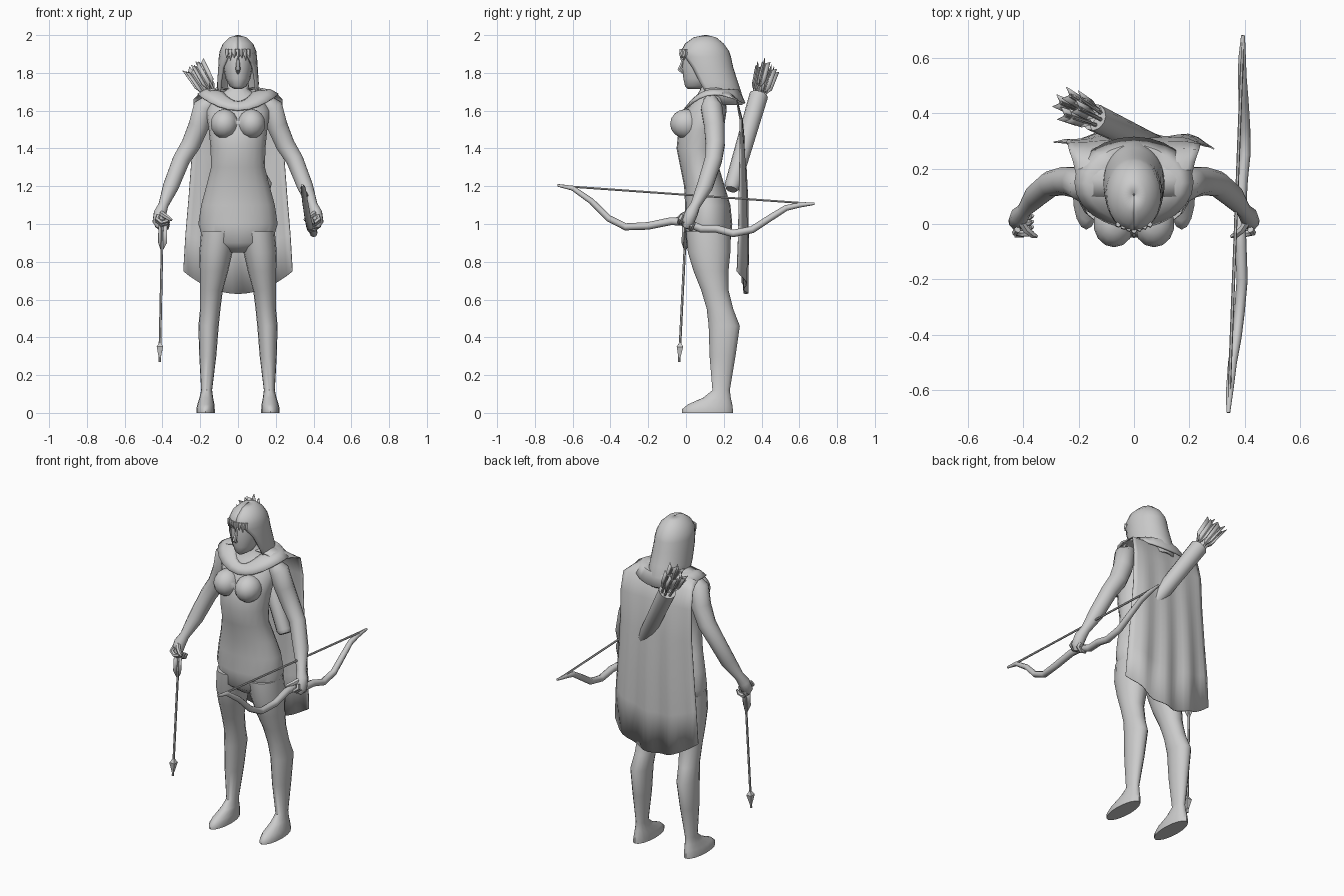
import bpy, math
from mathutils import Vector, Quaternion

if "Cube" in bpy.data.objects:
    bpy.data.objects.remove(bpy.data.objects["Cube"])

grey = bpy.data.materials.new("plain grey")
grey.use_nodes = True
grey.diffuse_color = (0.6, 0.6, 0.6, 1)
grey.node_tree.nodes["Principled BSDF"].inputs["Base Color"].default_value = grey.diffuse_color


def make(name, verts, faces, angle=50, mirror=False, thick=0):
    mesh = bpy.data.meshes.new(name)
    mesh.from_pydata(verts, [], faces)
    mesh.materials.append(grey)
    ob = bpy.data.objects.new(name, mesh)
    bpy.context.collection.objects.link(ob)
    bpy.ops.object.select_all(action='DESELECT')
    ob.select_set(True)
    bpy.context.view_layer.objects.active = ob
    bpy.ops.object.mode_set(mode='EDIT')
    bpy.ops.mesh.select_all(action='SELECT')
    bpy.ops.mesh.normals_make_consistent(inside=False)
    bpy.ops.object.mode_set(mode='OBJECT')
    bpy.ops.object.shade_smooth_by_angle(angle=math.radians(angle))
    if thick:
        ob.modifiers.new("Thickness", 'SOLIDIFY').thickness = thick
    if mirror:
        ob.modifiers.new("Mirror", 'MIRROR')
    return ob


def skin(name, rows, closed=True, caps=True, **kw):
    """Join rows of points with quads."""
    n = len(rows[0])
    verts = [p for row in rows for p in row]
    faces = [(r * n + i, r * n + (i + 1) % n, (r + 1) * n + (i + 1) % n, (r + 1) * n + i)
             for r in range(len(rows) - 1) for i in range(n if closed else n - 1)]
    if caps and closed:
        faces += [tuple(range(n)), tuple(range(len(verts) - n, len(verts)))]
    return make(name, verts, faces, **kw)


def loft(name, rings, sides=16, **kw):
    """Level oval rings given as height, centre x, front y, back y, half width."""
    rows = []
    for z, x, front, back, rx in rings:
        turn = [math.tau * i / sides for i in range(sides)]
        rows.append([(x + rx * math.sin(a), (front + back) / 2 - (back - front) / 2 * math.cos(a), z)
                     for a in turn])
    return skin(name, rows, **kw)


def tube(name, points, radii, sides=8, **kw):
    """Round tube with a carried frame along a path."""
    pts = [Vector(p) for p in points]
    rows, last, quat = [], Vector((0, 0, 1)), Quaternion()
    for i, p in enumerate(pts):
        d = (pts[min(i + 1, len(pts) - 1)] - pts[max(i - 1, 0)]).normalized()
        quat = last.rotation_difference(d) @ quat
        last = d
        rows.append([p + quat @ Vector((math.cos(a), math.sin(a), 0)) * radii[i]
                     for a in [math.tau * k / sides for k in range(sides)]])
    return skin(name, rows, **kw)


def ball(name, centre, size, **kw):
    rings = [(centre[2] + size[2] * math.sin(t), centre[0], centre[1] - size[1] * math.cos(t),
              centre[1] + size[1] * math.cos(t), size[0] * math.cos(t))
             for t in [math.radians(-88 + 22 * k) for k in range(9)]]
    return loft(name, rings, 14, **kw)


def arrow(name, tail, tip, head=True):
    """Shaft, three-vane fletching and a flat crossed point."""
    tail, tip = Vector(tail), Vector(tip)
    d = (tip - tail).normalized()
    tube(name + "_shaft", [tail, tip], [0.007, 0.007], 6)
    side = d.orthogonal().normalized()
    for k in range(3):
        s = Quaternion(d, k * math.tau / 3) @ side * 0.027
        outline = [tail, tail + s - d * 0.02, tail + s + d * 0.1, tail + d * 0.15]
        make(name + "_vane", outline, [(0, 1, 2, 3)], thick=0.003)
    if head:
        tube(name + "_point", [tip - d * 0.1, tip - d * 0.08, tip], [0.008, 0.024, 0.001], 4, angle=20)


# Body and legs
loft("torso", [
    (.85, 0, .06, .19, .06), (.9, 0, .0, .235, .18), (1, 0, -.005, .245, .21), (1.1, 0, -.005, .235, .195),
    (1.2, 0, -.01, .205, .168), (1.3, 0, -.03, .175, .143), (1.4, 0, -.05, .175, .145),
    (1.5, 0, -.04, .2, .155), (1.6, 0, .0, .215, .17), (1.67, 0, .05, .21, .13),
    (1.71, 0, .075, .19, .06), (1.79, 0, .08, .18, .05)], 20)
loft("leg", [
    (.96, .1, .0, .235, .095), (.85, .117, .01, .235, .088), (.75, .127, .04, .225, .075),
    (.65, .14, .08, .225, .06), (.55, .147, .11, .25, .054), (.46, .156, .12, .285, .054),
    (.3, .16, .125, .262, .045), (.12, .166, .14, .232, .029), (.08, .168, .09, .237, .036),
    (.045, .17, .01, .245, .045), (.02, .172, -.02, .248, .049), (0, .172, -.02, .248, .049)], mirror=True)
ball("breast", (.072, .0, 1.53), (.074, .084, .078), mirror=True)

# Arms and hands
tube("arm", [(.14, .13, 1.66), (.18, .135, 1.62), (.208, .15, 1.52), (.25, .155, 1.42), (.3, .145, 1.34),
             (.355, .1, 1.2), (.395, .05, 1.1), (.412, .03, 1.06), (.42, .01, 1.01), (.415, .0, .98)],
     [.035, .058, .056, .052, .047, .043, .027, .034, .033, .015], 12, mirror=True)
for k in range(4):
    y = .03 - k * .02
    z = .99 + k * .012
    tube("finger", [(.42, y + .01, z + .02), (.428, y, z), (.405, y - .005, z - .018),
                    (.375, y - .005, z - .01), (.365, y, z + .012)],
         [.012, .013, .012, .011, .006], 6, mirror=True)
tube("thumb", [(.41, .01, 1.06), (.39, -.02, 1.045), (.365, -.04, 1.03), (.35, -.045, 1.02)],
     [.014, .014, .012, .006], 6, mirror=True)

# Head and face
loft("head", [
    (1.715, 0, .01, .09, .02), (1.73, 0, -.005, .13, .045), (1.77, 0, -.014, .17, .066),
    (1.83, 0, -.02, .2, .078), (1.87, 0, -.018, .2, .08), (1.91, 0, -.015, .2, .08), (1.95, 0, .02, .18, .06)])
tube("nose", [(0, -.01, 1.885), (0, -.024, 1.84), (0, -.034, 1.818), (0, -.015, 1.8)],
     [.006, .011, .013, .008], 6)

# Long hair, open around the face
hair = []
for z, front, back, rx, gap in [
        (2, .1, .11, .005, 0), (1.988, .04, .16, .045, 0), (1.955, -.005, .2, .08, 0),
        (1.915, -.027, .228, .097, 0), (1.885, -.027, .238, .102, 32), (1.83, -.02, .25, .105, 52),
        (1.75, .0, .275, .11, 62), (1.69, .02, .295, .11, 68), (1.63, .06, .3, .09, 85)]:
    angles = [math.radians(gap + (360 - 2 * gap) * i / 24) for i in range(25)]
    hair.append([(rx * math.sin(a), (front + back) / 2 - (back - front) / 2 * math.cos(a), z) for a in angles])
skin("hair", hair, closed=False, thick=0.012)
for i in range(7):
    x = (i - 3) * .019
    y = -.024 + abs(x) * .4
    tube("fringe_lock", [(x, y, 1.925), (x, y - .002, 1.9), (x * 1.1, y - .002, 1.878 - i % 2 * .012)],
         [.01, .011, .001], 5)

# Draped collar
collar = []
for rx, ry, yc, front, side, back in [
        (.07, .09, .13, 1.65, 1.7, 1.71), (.11, .11, .13, 1.648, 1.71, 1.72),
        (.17, .14, .145, 1.63, 1.715, 1.71), (.215, .165, .15, 1.605, 1.69, 1.64)]:
    row = []
    for i in range(24):
        a = math.tau * i / 24
        c = math.cos(a)
        z = side + ((front if c > 0 else back) - side) * c * c
        row.append((rx * math.sin(a), yc - ry * c, z))
    collar.append(row)
skin("collar", collar, caps=False, thick=0.01)

# Cape with soft folds and a dipped hem
cape = []
for z, y, half in [(1.72, .1, .19), (1.725, .16, .205), (1.71, .225, .22), (1.66, .272, .235), (1.55, .3, .24),
                   (1.35, .315, .245), (1.1, .325, .262), (.88, .325, .278), (.63, .32, .29)]:
    fall = max(0, (1.7 - z) / 1.07)
    cape.append([(u * half, y + .012 * fall * math.sin(u * 11) - .035 * u ** 4 * min(1, 2 * fall),
                  z - .035 * u ** 4 * (z > 1.69) + .12 * u * u * fall ** 2)
                 for u in [i / 10 - 1 for i in range(21)]])
skin("cape", cape, closed=False, thick=0.006)

# Bow and string
bow = [(.34, -.68, 1.205), (.345, -.6, 1.19), (.355, -.5, 1.12), (.37, -.41, 1.03), (.38, -.32, .985),
       (.39, -.2, .99), (.385, -.08, 1.015), (.382, 0, 1.01), (.385, .08, .975), (.39, .16, .975), (.4, .25, .95),
       (.4, .35, .97), (.395, .45, 1.035), (.39, .53, 1.085), (.39, .6, 1.1), (.393, .68, 1.108)]
thick = [.007 + .014 * math.sin(math.pi * i / 15) ** .5 for i in range(15)] + [.007]
tube("bow", bow, thick, 8)
tube("bow_string", [(.342, -.64, 1.2), (.392, .66, 1.108)], [.006, .006], 6)

# Quiver and arrows
base, mouth = Vector((.14, .245, 1.2)), Vector((-.145, .385, 1.68))
axis = (mouth - base).normalized()
tube("quiver", [base - axis * .02, base, mouth, mouth - axis * .03],
     [.03, .042, .05, .042], 12)
for k in range(6):
    spread = Quaternion(axis, k * math.tau / 6) @ axis.orthogonal().normalized()
    arrow("quiver_arrow", mouth + axis * (.15 + .012 * (k % 3)) + spread * .042,
          mouth - axis * .1 + spread * .02, head=False)

# Arrow held in the right hand
tube("held_arrow_nock", [(-.4, .005, 1.03), (-.4, .0, .98)], [.009, .008], 6)
arrow("held_arrow", (-.4, .0, 1), (-.415, -.036, .27))
